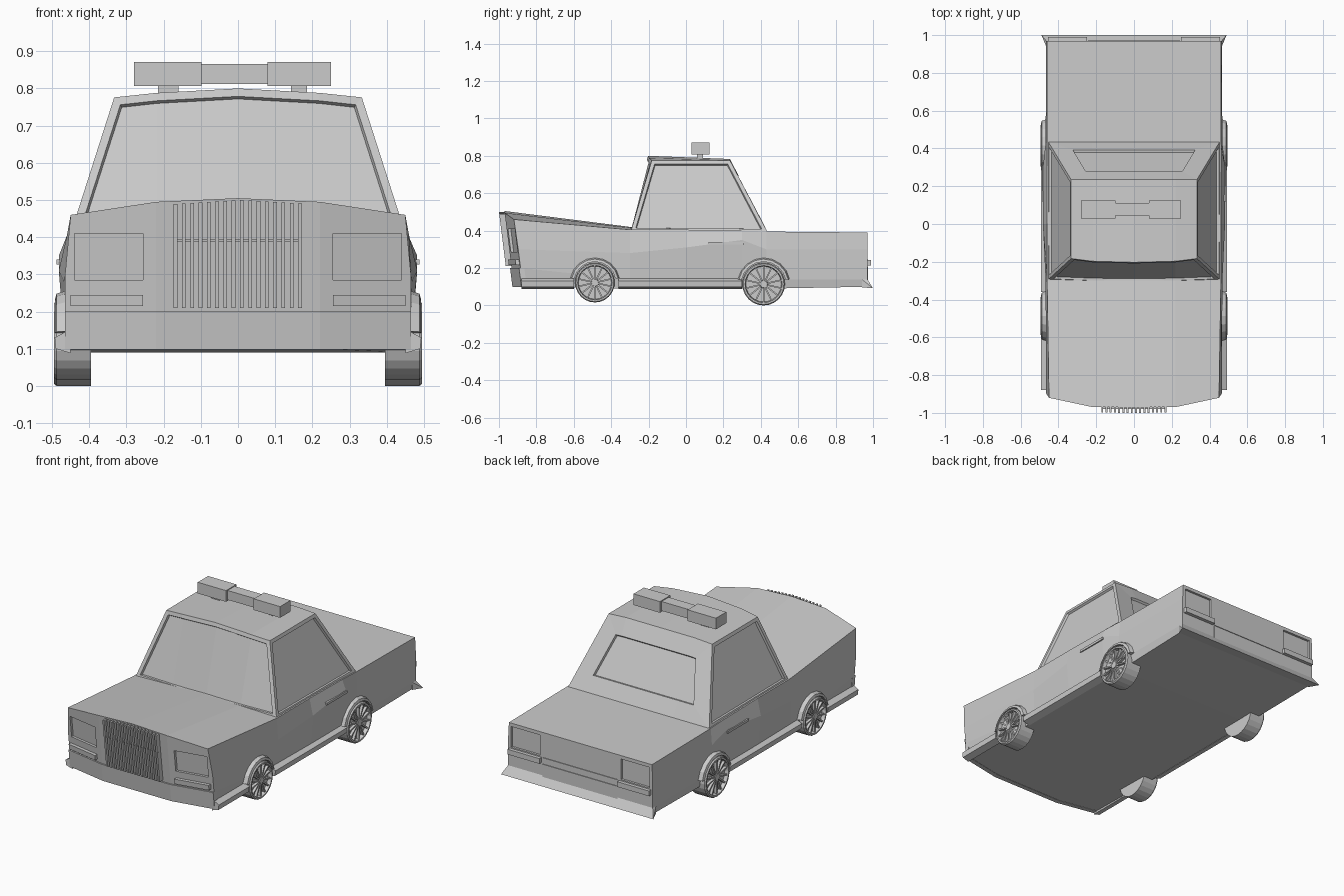
import bpy, bmesh
from math import pi, cos, sin
from mathutils import Matrix, Vector

if "Cube" in bpy.data.objects:
    bpy.data.objects.remove(bpy.data.objects["Cube"])


def finish(name, bm, mirror=False):
    bmesh.ops.recalc_face_normals(bm, faces=bm.faces)
    me = bpy.data.meshes.new(name)
    bm.to_mesh(me)
    bm.free()
    ob = bpy.data.objects.new(name, me)
    bpy.context.collection.objects.link(ob)
    if mirror:
        ob.modifiers.new("Mirror", 'MIRROR')
    return ob


def hull(name, pts, mirror=False):
    bm = bmesh.new()
    for p in pts:
        bm.verts.new(p)
    bmesh.ops.convex_hull(bm, input=bm.verts)
    bmesh.ops.dissolve_limit(bm, angle_limit=0.01, verts=bm.verts, edges=bm.edges)
    return finish(name, bm, mirror)


def box(name, x, y, z, mirror=False):
    return hull(name, [(a, b, c) for a in x for b in y for c in z], mirror)


def front_y(x, z):
    # raked, prow-shaped nose surface
    return -0.92 - 0.05 * (z - 0.1) / 0.4 + 0.045 * max(0, (abs(x) - 0.22) / 0.23)


def nose_part(name, x, z, out, back, mirror=False):
    return hull(name, [(a, front_y(a, c) + d, c) for a in x for c in z
                       for d in (-out, back)], mirror)


# Lower body: loft of half sections mirrored across x
# station: y, floor z, edge x, low (x, z), crease (x, z), top (x, z), inner top z, centre top z
stations = [
    (None, .10, .46, .465, .20, .465, .30, .45, .46, .495, .505),
    (-.30, .09, .455, .465, .14, .468, .28, .46, .405, .415, .42),
    (.00, .09, .455, .468, .14, .482, .31, .46, .405, .41, .41),
    (.30, .09, .455, .468, .14, .482, .35, .46, .40, .40, .40),
    (.43, .09, .455, .465, .14, .468, .30, .46, .395, .395, .395),
    (.97, .10, .46, .465, .14, .465, .30, .46, .39, .39, .39)]
bm = bmesh.new()
rings = []
for y, zf, xe, xl, zl, xc, zc, xt, zt, zi, z0 in stations:
    half = [(0, zf), (.22, zf), (xe, zf), (xl, zl), (xc, zc), (xt, zt), (.22, zi), (0, z0)]
    full = half + [(-x, z) for x, z in half[-2:0:-1]]
    rings.append([bm.verts.new((x, front_y(x, z) if y is None else y, z)) for x, z in full])
for a, b in zip(rings, rings[1:]):
    for i in range(14):
        j = (i + 1) % 14
        bm.faces.new((a[i], a[j], b[j], b[i]))
for r in (rings[0], rings[-1]):
    for ids in ((13, 0, 1, 6, 7, 8), (1, 2, 3, 4, 5, 6), (8, 9, 10, 11, 12, 13)):
        bm.faces.new([r[i] for i in ids])
body = finish("body", bm)

# Recessed head and tail lamps
cutters = [
    nose_part("headlamp_cutter", (.255, .44), (.285, .41), .05, .015, True),
    box("taillamp_cutter", (.26, .445), (.957, 1.02), (.25, .37), True)]
for c in cutters:
    c.hide_render = True
    c.display_type = 'WIRE'
    m = body.modifiers.new("Lamp", 'BOOLEAN')
    m.object, m.operation, m.solver = c, 'DIFFERENCE', 'EXACT'

# Cabin with recessed windows
xs_low, xs_top = (-.455, -.22, 0, .22, .455), (-.333, -.22, 0, .22, .333)
bm = bmesh.new()
V = bm.verts.new
f_low = [V((x, y, .395)) for x, y in zip(xs_low, (-.295, -.305, -.308, -.305, -.295))]
f_top = [V((x, y, z)) for x, y, z in zip(xs_top, (-.183, -.197, -.203, -.197, -.183),
                                         (.776, .788, .80, .788, .776))]
r_top = [V((x, .235, .776 + (.007 if abs(x) < .3 else 0))) for x in xs_top]
r_low = [V((x, .437, .39)) for x in xs_low]
F = bm.faces.new
windshield, rear = [], []
for i in range(4):
    windshield.append(F((f_low[i], f_low[i+1], f_top[i+1], f_top[i])))
    F((f_top[i], f_top[i+1], r_top[i+1], r_top[i]))
    rear.append(F((r_top[i], r_top[i+1], r_low[i+1], r_low[i])))
    F((r_low[i], r_low[i+1], f_low[i+1], f_low[i]))
sides = [F((f_low[k], f_top[k], r_top[k], r_low[k])) for k in (0, 4)]
bmesh.ops.recalc_face_normals(bm, faces=bm.faces)
for faces, t in ((windshield, .022), (sides, .02), (rear, .1)):
    bmesh.ops.inset_region(bm, faces=faces, thickness=t, depth=0, use_even_offset=True)
    bmesh.ops.inset_region(bm, faces=faces, thickness=.004, depth=-.012, use_even_offset=True)
finish("cabin", bm)

# Grille bars
for i in range(16):
    x = -.168 + i * .0223
    nose_part("grille_bar", (x - .005, x + .005), (.21, .50 - abs(x) * .06), .03, .01)
nose_part("grille_crossbar", (-.172, .172), (.387, .395), .022, .01)

# Indicators, bumpers, tail strips and rear panel
nose_part("indicator", (.255, .45), (.215, .245), .02, .01, True)
nose_part("front_bumper", (.22, -.22), (.098, .2), .008, .02)
nose_part("front_bumper_side", (.22, .465), (.098, .2), .008, .02, True)
hull("rear_bumper", [(s * x, y, z) for s in (-1, 1) for x, y, z in
     ((.465, .94, .14), (.465, .97, .14), (.49, 1.0, .092), (.465, .94, .097))])
box("tail_strip", (.25, .455), (.96, .99), (.213, .243), True)
box("rear_panel_upper", (-.24, .24), (.96, .974), (.213, .245))
box("rear_panel_lower", (-.24, .24), (.96, .974), (.12, .207))

# Side skirts and door handles
for name, y0, y1 in (("front_skirt", -.88, -.60), ("door_sill", -.36, .30)):
    hull(name, [(x, y, z) for y in (y0, y1) for x, z in
         ((.45, .145), (.465, .145), (.493, .13), (.49, .10), (.45, .088))], True)
box("door_handle", (.46, .488), (.12, .31), (.326, .34), True)

# Wheels (lathed tyre and rim, spokes, hub) with arch trims
for pos, cy, cz, r in (("front", -.487, .122, .106), ("rear", .415, .114, .114)):
    centre = Vector((0, cy, cz))
    bm = bmesh.new()
    prof = [(.395, 0), (.395, r), (.488, r), (.495, .95 * r), (.495, .87 * r),
            (.474, .83 * r), (.474, 0)]
    vs = [bm.verts.new((x, cy, cz + h)) for x, h in prof]
    es = [bm.edges.new(p) for p in zip(vs, vs[1:])]
    bmesh.ops.spin(bm, geom=vs + es, cent=centre, axis=(1, 0, 0), angle=2 * pi, steps=24)
    bmesh.ops.remove_doubles(bm, verts=bm.verts, dist=1e-4)
    for i in range(14):
        mat = (Matrix.Translation(centre) @ Matrix.Rotation(2 * pi * i / 14, 4, 'X')
               @ Matrix.Translation((.481, 0, .5 * r)) @ Matrix.Diagonal((.016, .008, .74 * r, 1)))
        bmesh.ops.create_cube(bm, size=1, matrix=mat)
    bmesh.ops.create_cone(bm, cap_ends=True, segments=12, radius1=.2 * r, radius2=.17 * r, depth=.02,
                          matrix=Matrix.Translation(centre + Vector((.483, 0, 0)))
                          @ Matrix.Rotation(pi / 2, 4, 'Y'))
    finish(pos + "_wheel", bm, True)

    bm = bmesh.new()
    prev = None
    for i in range(9):
        a = pi * (.06 + .88 * i / 8)
        ring = [bm.verts.new((x, cy + k * cos(a), cz + k * sin(a))) for x, k in
                ((.45, r + .006), (.492, r + .006), (.488, r + .02), (.45, r + .032))]
        if prev:
            for j in range(4):
                bm.faces.new((prev[j], prev[(j+1) % 4], ring[(j+1) % 4], ring[j]))
        if i in (0, 8):
            bm.faces.new(ring)
        prev = ring
    finish(pos + "_wheel_arch", bm, True)

# Roof light bar
box("light_left", (-.28, -.098), (.03, .125), (.806, .871))
box("light_right", (.08, .25), (.03, .125), (.806, .871))
box("light_centre", (-.10, .082), (.045, .11), (.812, .866))
box("light_mount", (-.215, -.16), (.06, .09), (.775, .81))
box("light_mount", (.142, .186), (.06, .09), (.775, .81))
